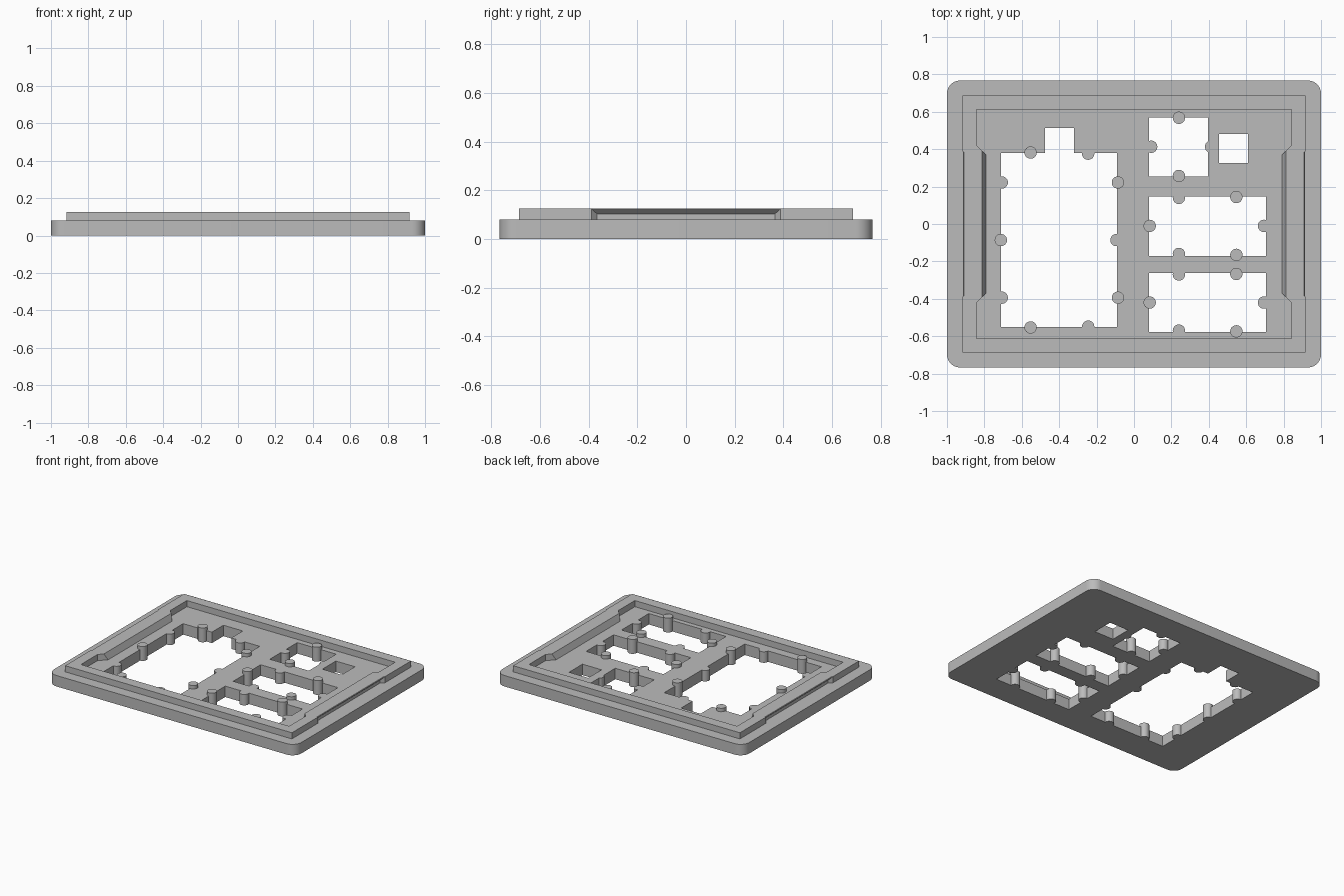
import bpy, bmesh, math

if "Cube" in bpy.data.objects:
    bpy.data.objects.remove(bpy.data.objects["Cube"], do_unlink=True)

grey = bpy.data.materials.new("light grey")
grey.use_nodes = True
colour = (0.5, 0.5, 0.5, 1)
grey.diffuse_color = colour
grey.node_tree.nodes["Principled BSDF"].inputs["Base Color"].default_value = colour

PLATE_TOP, RIM_TOP, PEG_TOP = 0.08, 0.125, 0.105


def add_object(name, bm):
    bmesh.ops.recalc_face_normals(bm, faces=bm.faces)
    mesh = bpy.data.meshes.new(name)
    bm.to_mesh(mesh)
    bm.free()
    obj = bpy.data.objects.new(name, mesh)
    bpy.context.collection.objects.link(obj)
    mesh.materials.append(grey)
    return obj


def prism(name, outline, z0, z1):
    bm = bmesh.new()
    face = bm.faces.new([bm.verts.new((x, y, z0)) for x, y in outline])
    top = bmesh.ops.extrude_face_region(bm, geom=[face])["geom"]
    for v in top:
        if isinstance(v, bmesh.types.BMVert):
            v.co.z = z1
    return add_object(name, bm)


def box_outline(x0, x1, y0, y1):
    return [(x0, y0), (x1, y0), (x1, y1), (x0, y1)]


def shade(obj):
    bpy.ops.object.select_all(action="DESELECT")
    obj.select_set(True)
    bpy.context.view_layer.objects.active = obj
    bpy.ops.object.shade_smooth_by_angle(angle=math.radians(30))


# Base plate with rounded corners
RADIUS, STEPS = 0.07, 8
outline = []
for i, (sx, sy) in enumerate([(1, 1), (-1, 1), (-1, -1), (1, -1)]):
    for k in range(STEPS + 1):
        a = math.pi / 2 * (i + k / STEPS)
        outline.append((sx * (1 - RADIUS) + RADIUS * math.cos(a),
                        sy * (0.767 - RADIUS) + RADIUS * math.sin(a)))
plate = prism("base_plate", outline, 0, PLATE_TOP)

# Openings cut through the plate
openings = {
    "large_opening": [(-0.71, -0.55), (-0.09, -0.55), (-0.09, 0.38), (-0.32, 0.38),
                      (-0.32, 0.513), (-0.477, 0.513), (-0.477, 0.38), (-0.71, 0.38)],
    "square_opening": box_outline(0.08, 0.395, 0.253, 0.57),
    "small_opening": box_outline(0.455, 0.61, 0.325, 0.48),
    "middle_opening": box_outline(0.08, 0.705, -0.17, 0.147),
    "lower_opening": box_outline(0.08, 0.705, -0.577, -0.262),
}
for name, points in openings.items():
    cutter = prism(name + "_cutter", points, -0.1, 0.3)
    cut = plate.modifiers.new(name, "BOOLEAN")
    cut.operation, cut.solver, cut.object = "DIFFERENCE", "EXACT", cutter
    bpy.context.view_layer.objects.active = plate
    bpy.ops.object.modifier_apply(modifier=name)
    bpy.data.objects.remove(cutter, do_unlink=True)
shade(plate)

# Raised rim, with an undercut finger groove in each side
OX, OY, IX, IY = 0.917, 0.687, 0.842, 0.612
FOOT = PLATE_TOP - 0.01
groove_z = [FOOT, 0.102, 0.121, RIM_TOP, RIM_TOP, FOOT]
# Position across the rim inside the groove, and where the groove ends
groove_x = [0.893, 0.893, 0.914, 0.91, 0.812, 0.787]
groove_y = [0.365, 0.365, 0.385, 0.385, 0.39, 0.365]
start_y = [0.388] * 4 + [0.42] * 2


def section(sx, sy, kind):
    points = []
    for i, z in enumerate(groove_z):
        outer = i < 4
        x = OX if outer else IX
        if kind == "corner":
            y = OY if outer else IY
        elif kind == "start":
            y = start_y[i]
        else:
            x, y = groove_x[i], groove_y[i]
        points.append((sx * x, sy * y, z))
    return points


right_half = [(1, -1, "corner"), (1, -1, "start"), (1, -1, "groove"),
              (1, 1, "groove"), (1, 1, "start"), (1, 1, "corner")]
left_half = [(-sx, -sy, kind) for sx, sy, kind in right_half]
bm = bmesh.new()
rings = [[bm.verts.new(p) for p in section(*s)] for s in right_half + left_half]
for a, b in zip(rings, rings[1:] + rings[:1]):
    for i in range(6):
        j = (i + 1) % 6
        bm.faces.new((a[i], a[j], b[j], b[i]))
add_object("raised_rim", bm)

# Round pegs around the openings: tall ones stand proud, short ones are flush
tall = [(-0.553, 0.382), (-0.086, 0.222), (-0.712, -0.086), (-0.086, -0.394),
        (-0.553, -0.553), (0.24, 0.568), (0.24, 0.257), (0.547, 0.144),
        (0.084, -0.01), (0.547, -0.165), (0.547, -0.267), (0.084, -0.42),
        (0.547, -0.574)]
short = [(-0.245, 0.376), (-0.707, 0.222), (-0.094, -0.086), (-0.707, -0.394),
         (-0.245, -0.549), (0.092, 0.413), (0.412, 0.413), (0.24, 0.14),
         (0.24, -0.16), (0.695, -0.01), (0.24, -0.27), (0.24, -0.57),
         (0.695, -0.42)]
for label, spots, height in (("tall_peg", tall, PEG_TOP), ("short_peg", short, PLATE_TOP)):
    for n, (px, py) in enumerate(spots):
        ring = [(px + 0.033 * math.cos(t * math.pi / 12),
                 py + 0.033 * math.sin(t * math.pi / 12)) for t in range(24)]
        shade(prism(f"{label}_{n + 1}", ring, 0, height))
